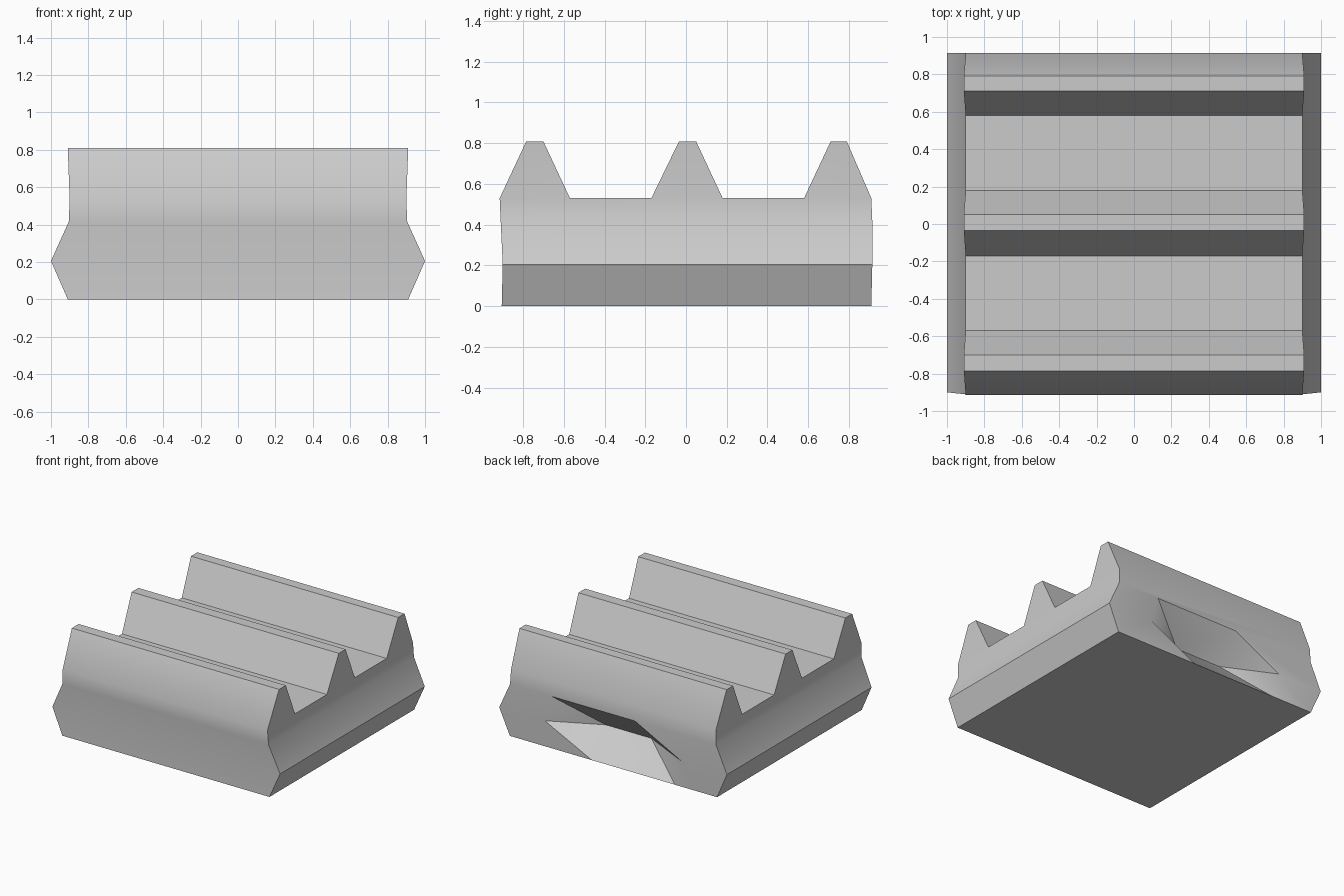
import bpy
import bmesh

old = bpy.data.objects.get("Cube")
if old:
    bpy.data.objects.remove(old, do_unlink=True)

grey = bpy.data.materials.new("plain grey")
grey.use_nodes = True
colour = (0.6, 0.6, 0.6, 1)
grey.diffuse_color = colour
grey.node_tree.nodes["Principled BSDF"].inputs["Base Color"].default_value = colour

bm = bmesh.new()
cache = {}


def vert(p):
    key = tuple(round(c, 4) for c in p)
    if key not in cache:
        cache[key] = bm.verts.new(key)
    return cache[key]


def face(*points):
    bm.faces.new([vert(p) for p in points])


# Levels of the base: half width, front y, back y, height
levels = [(0.91, -0.905, 0.91, 0), (1, -0.9, 0.915, 0.205),
          (0.905, -0.91, 0.915, 0.415), (0.9, -0.915, 0.91, 0.53)]
front = [[(s * w, f, z) for s in (-1, 1)] for w, f, b, z in levels]
back = [[(s * w, b, z) for s in (-1, 1)] for w, f, b, z in levels]

# Ridge profiles: base start, top start, top end, base end along y
ridges = [(-0.915, -0.785, -0.7, -0.57), (-0.17, -0.035, 0.05, 0.18),
          (0.58, 0.71, 0.79, 0.91)]
BASE, TOP = 0.53, 0.808

# Front wall and sloping sides
for i in range(3):
    face(front[i][0], front[i][1], front[i + 1][1], front[i + 1][0])
    for s in (0, 1):
        rim = [back[i + 1][s]]
        if i == 2:
            x = front[3][s][0]
            rim = [(x, y, BASE) for r in reversed(ridges) for y in (r[3], r[0])]
        else:
            rim.append(front[i + 1][s])
        face(front[i][s], back[i][s], *rim)

# Trapezoid ridges with closed ends
for a, b, c, d in ridges:
    ends = [[(s * 0.9, a, BASE), (s * 0.91, b, TOP), (s * 0.91, c, TOP),
             (s * 0.9, d, BASE)] for s in (-1, 1)]
    for end in ends:
        face(*end)
    for i in range(3):
        face(ends[0][i], ends[1][i], ends[1][i + 1], ends[0][i + 1])

# Flat valleys between ridges
for r, q in zip(ridges, ridges[1:]):
    face((-0.9, r[3], BASE), (0.9, r[3], BASE), (0.9, q[0], BASE), (-0.9, q[0], BASE))

# Twisted six-sided pocket in the back wall
low = [(-0.54, 0.91, 0), (0.19, 0.91, 0)]
mid = [(-0.6, 0.915, 0.205), (0.6, 0.915, 0.205)]
high = [(-0.19, 0.915, 0.415), (0.54, 0.915, 0.415)]
deep = [(-0.2, 0.72, 0.205), (0.2, 0.72, 0.205)]
for s in (0, 1):
    face(back[0][s], low[s], mid[s], back[1][s])
    face(back[1][s], mid[s], high[s], back[2][s])
    face(low[s], mid[s], deep[s])
    face(mid[s], high[s], deep[s])
face(low[0], low[1], deep[1], deep[0])
face(high[0], high[1], deep[1], deep[0])
face(back[2][0], high[0], high[1], back[2][1], back[3][1], back[3][0])

# Underside
face(front[0][0], front[0][1], back[0][1], low[1], low[0], back[0][0])

bmesh.ops.recalc_face_normals(bm, faces=bm.faces)
mesh = bpy.data.meshes.new("ridged_block")
bm.to_mesh(mesh)
bm.free()
mesh.materials.append(grey)
block = bpy.data.objects.new("ridged_block", mesh)
bpy.context.collection.objects.link(block)

bpy.ops.object.select_all(action="DESELECT")
block.select_set(True)
bpy.context.view_layer.objects.active = block
bpy.ops.object.shade_smooth_by_angle(angle=0.5236)
